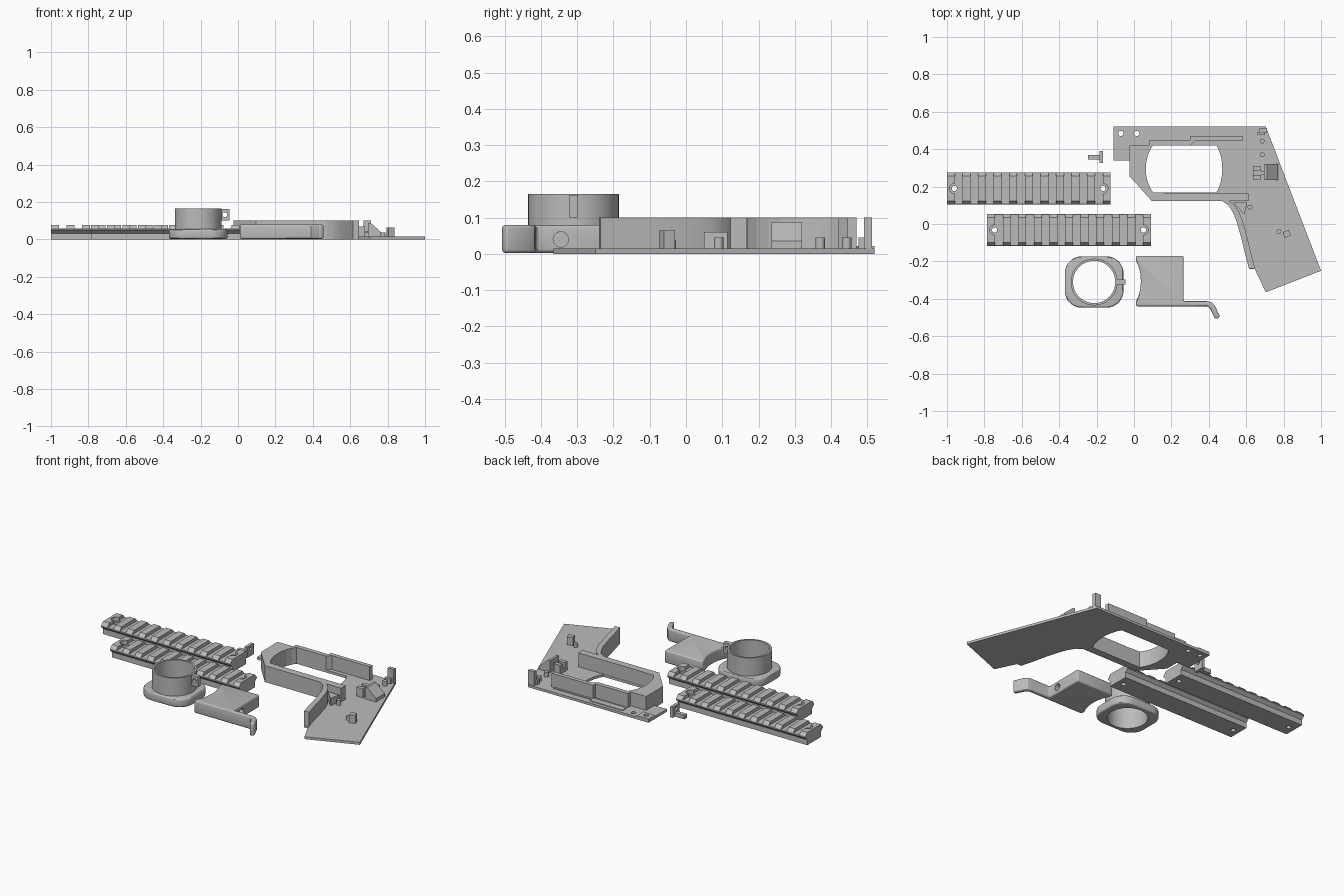
import bpy, bmesh, math
from mathutils import Matrix

if "Cube" in bpy.data.objects:
    bpy.data.objects.remove(bpy.data.objects["Cube"])

grey = bpy.data.materials.new("plain_grey")
grey.diffuse_color = (0.5, 0.5, 0.5, 1)
grey.use_nodes = True
grey.node_tree.nodes["Principled BSDF"].inputs["Base Color"].default_value = grey.diffuse_color


def finish(name, bm):
    bmesh.ops.recalc_face_normals(bm, faces=bm.faces)
    me = bpy.data.meshes.new(name)
    bm.to_mesh(me)
    bm.free()
    me.materials.append(grey)
    ob = bpy.data.objects.new(name, me)
    bpy.context.collection.objects.link(ob)
    return ob


def prism(name, pts, lo, hi, axis="z"):
    """Extrude an outline along z, or a (y, z) outline along x, or an (x, z) outline along y."""
    put = {"z": lambda a, b, h: (a, b, h), "x": lambda a, b, h: (h, a, b),
           "y": lambda a, b, h: (a, h, b)}[axis]
    bm = bmesh.new()
    rings = [[bm.verts.new(put(a, b, h)) for a, b in pts] for h in (lo, hi)]
    bm.faces.new(rings[0])
    bm.faces.new(rings[1])
    n = len(pts)
    for i in range(n):
        j = (i + 1) % n
        bm.faces.new((rings[0][i], rings[0][j], rings[1][j], rings[1][i]))
    return finish(name, bm)


def box(name, x0, x1, y0, y1, z0, z1):
    return prism(name, [(x0, y0), (x1, y0), (x1, y1), (x0, y1)], z0, z1)


def cyl(name, a, b, r, lo, hi, axis="z", n=24, r2=None):
    bm = bmesh.new()
    bmesh.ops.create_cone(bm, cap_ends=True, segments=n, radius1=r,
                          radius2=r if r2 is None else r2, depth=hi - lo)
    m = (lo + hi) / 2
    if axis == "x":
        mat = Matrix.Translation((m, a, b)) @ Matrix.Rotation(math.pi / 2, 4, "Y")
    else:
        mat = Matrix.Translation((a, b, m))
        if axis == "y":
            mat = Matrix.Translation((a, m, b)) @ Matrix.Rotation(math.pi / 2, 4, "X")
    bmesh.ops.transform(bm, matrix=mat, verts=bm.verts)
    return finish(name, bm)


def bake(ob):
    dg = bpy.context.evaluated_depsgraph_get()
    me = bpy.data.meshes.new_from_object(ob.evaluated_get(dg))
    ob.modifiers.clear()
    ob.data = me


def combine(ob, others, op="DIFFERENCE"):
    for c in others:
        m = ob.modifiers.new("bool", "BOOLEAN")
        m.operation, m.object, m.solver = op, c, "EXACT"
        bake(ob)
        bpy.data.objects.remove(c)


def bevel(ob, w, seg=3, angle=50):
    m = ob.modifiers.new("bevel", "BEVEL")
    m.width, m.segments, m.angle_limit = w, seg, math.radians(angle)
    bake(ob)


def smooth(ob):
    bpy.ops.object.select_all(action="DESELECT")
    ob.select_set(True)
    bpy.context.view_layer.objects.active = ob
    bpy.ops.object.shade_smooth_by_angle(angle=math.radians(30))


def arc(cx, cy, rx, ry, a0, a1, n=8):
    return [(cx + rx * math.cos(math.radians(a0 + (a1 - a0) * i / n)),
             cy + ry * math.sin(math.radians(a0 + (a1 - a0) * i / n))) for i in range(n + 1)]


# Frame plate with its large rounded opening and two front holes
grip_curve = [(0.47, 0.123), (0.505, 0.10), (0.53, 0.06), (0.55, 0.01),
              (0.575, -0.08), (0.595, -0.165), (0.615, -0.24)]
opening = (arc(0.39, 0.295, 0.082, 0.16, -52, 52) + arc(0.165, 0.295, 0.102, 0.16, 128, 232))
opening = [(x, min(max(y, 0.167), 0.42)) for x, y in opening]
plate = prism("frame_plate", [(-0.11, 0.52), (0.705, 0.52), (1.0, -0.25), (0.705, -0.365),
                              (0.645, -0.24)] + grip_curve[::-1]
              + [(0.095, 0.123), (-0.025, 0.257), (-0.025, 0.34), (-0.11, 0.34)], 0, 0.015)
combine(plate, [prism("cut", opening, -0.1, 0.2)]
        + [cyl("cut", x, 0.484, 0.014, -0.1, 0.2) for x in (-0.07, 0.015)])

# Front block of the frame, following the curved end of the opening
block = prism("frame_front_block", [(-0.025, 0.42), (-0.025, 0.257), (0.095, 0.123),
                                    (0.16, 0.123), (0.16, 0.42)], 0.015, 0.1)
combine(block, [prism("cut", opening, -0.1, 0.2)])

# Lower guard wall and curved grip wall
box("lower_guard_wall", 0.11, 0.612, 0.123, 0.167, 0.015, 0.1)
wall = prism("grip_wall", grip_curve + [(x + 0.032, y + 0.004) for x, y in grip_curve[::-1]],
             0.013, 0.1)
smooth(wall)

# Stepped upper wall
prism("upper_wall", [(0.08, 0.42), (0.30, 0.42), (0.325, 0.445), (0.58, 0.445), (0.58, 0.47),
                     (0.30, 0.47), (0.30, 0.447), (0.08, 0.447)], 0.015, 0.1)
prism("upper_ledge", [(0.08, 0.46), (0.56, 0.46), (0.56, 0.482), (0.30, 0.482),
                      (0.30, 0.50), (0.08, 0.50)], 0.013, 0.019)

# Raised pad at the front tip
pad = box("front_pad", -0.11, -0.03, 0.455, 0.52, 0.013, 0.022)
combine(pad, [cyl("cut", -0.07, 0.484, 0.014, -0.1, 0.2)])

# Small posts, pegs and ribs on the frame plate
box("rear_post", 0.67, 0.71, 0.49, 0.513, 0.013, 0.1)
box("rear_post_foot", 0.66, 0.70, 0.475, 0.492, 0.013, 0.045)
for i, (x, y, h) in enumerate([(0.685, 0.443, 0.045), (0.685, 0.37, 0.045),
                               (0.62, 0.09, 0.045), (0.775, -0.04, 0.037)]):
    smooth(cyl(f"peg_{i + 1}", x, y, 0.013, 0.013, h, n=16))
prism("grip_post", [(0.795, -0.045), (0.805, -0.075), (0.838, -0.06), (0.828, -0.03)], 0.013, 0.065)
prism("wedge_block", [(0.695, 0.013), (0.77, 0.013), (0.77, 0.035), (0.71, 0.088),
                      (0.695, 0.088)], 0.235, 0.32, "y")
for i, y in enumerate((0.25, 0.295)):
    box(f"wedge_clip_{i + 1}", 0.637, 0.68, y - 0.012, y + 0.012, 0.013, 0.07)
box("wedge_bridge", 0.637, 0.70, 0.262, 0.283, 0.013, 0.04)
prism("corner_rib", [(0.53, 0.115), (0.605, 0.115), (0.59, 0.05)], 0.013, 0.06)


# Two slotted rails with countersunk end holes
def rail(name, x0, yc):
    half = [(0.066, 0), (0.066, 0.033), (0.085, 0.05), (0.085, 0.057), (0.066, 0.078)]
    prof = [(yc + a, z) for a, z in half] + [(yc - a, z) for a, z in half[::-1]]
    ob = prism(name, prof, x0, x0 + 0.875, "x")
    cuts = [box("cut", x0 + 0.0833 * i + 0.042, x0 + 0.0833 * (i + 1),
                yc - 0.2, yc + 0.2, 0.058, 0.2) for i in range(10)]
    for x in (x0 + 0.04, x0 + 0.835):
        cuts += [cyl("cut", x, yc, 0.014, -0.1, 0.2),
                 cyl("cut", x, yc, 0.026, 0.052, 0.2)]
    combine(ob, cuts)


rail("rail_rear", -1.0, 0.19)
rail("rail_front", -0.785, -0.032)

# Ring mount: rounded base, tube and pierced lug
cx, cy = -0.213, -0.31
base = []
for sx, sy, a in ((1, 1, 0), (-1, 1, 90), (-1, -1, 180), (1, -1, 270)):
    base += arc(cx + sx * 0.067, cy + sy * 0.047, 0.09, 0.09, a, a + 90)
mount = prism("ring_base", base, 0.003, 0.055)
bevel(mount, 0.01)
combine(mount, [cyl("cut", cx, cy, 0.113, -0.1, 0.3, n=48)])
tube = cyl("ring_tube", cx, cy, 0.125, 0.04, 0.165, n=48)
combine(tube, [cyl("cut", cx, cy, 0.113, -0.1, 0.3, n=48)])
lug = box("ring_lug", cx + 0.115, -0.045, cy - 0.013, cy + 0.013, 0.1, 0.163)
combine(lug, [cyl("cut", -0.07, 0.132, 0.013, -0.5, 0, "y", 16)])
smooth(mount)
smooth(tube)

# Sliding lever: block with a scooped face and a bent tail
lever = prism("lever", [(0.01, -0.17), (0.265, -0.17), (0.265, -0.413), (0.39, -0.413),
                        (0.415, -0.418), (0.432, -0.435), (0.46, -0.497), (0.435, -0.51),
                        (0.407, -0.452), (0.39, -0.44), (0.01, -0.44), (0.01, -0.415),
                        (0.024, -0.385), (0.034, -0.345), (0.037, -0.305), (0.034, -0.265),
                        (0.024, -0.225), (0.01, -0.195)], 0.003, 0.08)
bevel(lever, 0.009)
combine(lever, [cyl("cut", -0.345, 0.04, 0.021, 0.2, 0.4, "x")])
smooth(lever)

# Small pin with an upright pierced head
head = box("pin_head", -0.184, -0.165, 0.325, 0.39, 0, 0.065)
combine(head, [cyl("cut", 0.357, 0.045, 0.011, -0.3, 0, "x", 16)])
box("pin_stem", -0.247, -0.18, 0.345, 0.37, 0, 0.025)
